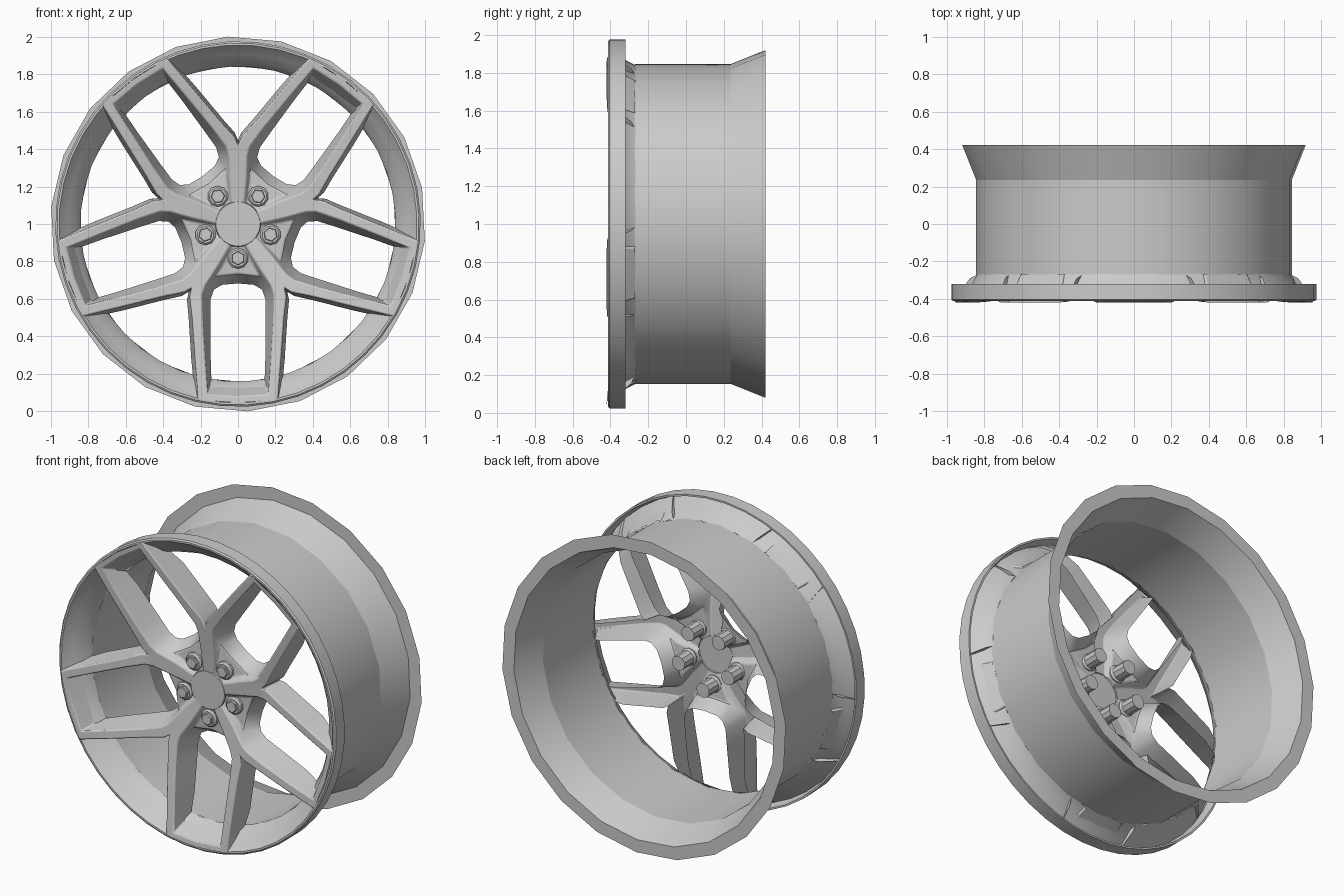
import bpy, bmesh, math
from mathutils import Vector

if "Cube" in bpy.data.objects:
    bpy.data.objects.remove(bpy.data.objects["Cube"])


def finish(name, bm, angle=35, bevel=0):
    """Turn a bmesh into a shaded object."""
    bmesh.ops.remove_doubles(bm, verts=bm.verts, dist=0.0005)
    bmesh.ops.recalc_face_normals(bm, faces=bm.faces)
    me = bpy.data.meshes.new(name)
    bm.to_mesh(me)
    bm.free()
    ob = bpy.data.objects.new(name, me)
    bpy.context.collection.objects.link(ob)
    if bevel:
        m = ob.modifiers.new("soft_edges", 'BEVEL')
        m.width, m.segments, m.limit_method = bevel, 2, 'ANGLE'
        m.angle_limit = math.radians(40)
    bpy.ops.object.select_all(action='DESELECT')
    ob.select_set(True)
    bpy.context.view_layer.objects.active = ob
    bpy.ops.object.shade_smooth_by_angle(angle=math.radians(angle))
    return ob


def lathe(bm, profile, sides, cx=0, cz=1, turn=0):
    """Revolve (radius, y) points around an axis along y."""
    rings = []
    for r, y in profile:
        rings.append([bm.verts.new((cx + r * math.cos(turn + math.tau * i / sides), y,
                                    cz + r * math.sin(turn + math.tau * i / sides)))
                      for i in range(sides)])
    for a, b in zip(rings, rings[1:]):
        for i in range(sides):
            j = (i + 1) % sides
            bm.faces.new((a[i], a[j], b[j], b[i]))
    return rings


# thin barrel, flared at the rear, ending in a flat annular flange
bm = bmesh.new()
lathe(bm, [(.847, -.27), (.847, .235), (.922, .422), (1.003, .422)], 22,
      turn=math.radians(-87))
finish("barrel", bm, 20)

# front rim: dish and outer lip, open at the back
bm = bmesh.new()
lathe(bm, [(.842, -.268), (.866, -.317), (.91, -.357), (.945, -.397), (.957, -.412),
           (.968, -.412), (.977, -.405), (.977, -.32), (.966, -.32), (.95, -.38)], 44,
      turn=math.radians(-87))
finish("front_rim", bm)

# half of one spoke pair: (radial, sideways, y)
P = dict(
    # ridge edge next to the V gap
    B0=(.089, .0647, -.302), B1=(.202, .1468, -.316), B2=(.340, .247, -.338),
    B3=(.385, .258, -.343), B4=(.50, .245, -.362), B5=(.72, .229, -.394),
    B6=(.905, .214, -.417), B7=(.937, .211, -.418),
    # ridge edge next to the window
    C0=(.108, .040, -.302), C1=(.228, .111, -.314), C2=(.325, .175, -.333),
    C3=(.375, .192, -.340), C4=(.50, .190, -.36), C5=(.72, .176, -.392),
    C6=(.912, .163, -.416), C7=(.944, .163, -.420),
    F6=(.922, 0, -.416), F7=(.956, 0, -.420),
    # recessed bolt pad
    E0=(.112, .025, -.286), E1=(.232, .088, -.272), E2=(.275, .115, -.272),
    M0=(.11, 0, -.286), M1=(.20, 0, -.272), M2=(.262, 0, -.267),
    # rear edge of the window wall
    W0=(.318, 0, -.185), W1=(.325, .085, -.185), W2=(.35, .128, -.185), W3=(.40, .146, -.19),
    W4=(.50, .147, -.20), W5=(.72, .146, -.23), W6=(.84, .142, -.27), W7=(.848, 0, -.27),
    # rear edge of the V gap wall
    A2=(.362, .263, -.195), A3=(.405, .273, -.195), A4=(.50, .264, -.205),
    A5=(.72, .25, -.235), A6=(.845, .238, -.29), A7=(.935, .222, -.40))
FACES = [f"B{i} B{i+1} C{i+1} C{i}" for i in range(7)]
FACES += [f"A{i} A{i+1} B{i+1} B{i}" for i in range(2, 7)]
FACES += [f"C{i} C{i+1} W{i+1} W{i}" for i in range(3, 6)]
FACES += ["C0 C1 E1 E0", "C1 C2 E2 E1", "E0 E1 M1 M0", "E1 E2 M2 M1",
          "M2 E2 W1 W0", "E2 C2 W2 W1", "C2 C3 W3 W2",
          "C6 F6 W7 W6", "C6 C7 F7 F6"]

# five mirrored spoke pairs
bm = bmesh.new()
for k in range(5):
    a = math.radians(-90 + 72 * k)
    d = Vector((math.cos(a), 0, math.sin(a)))
    t = Vector((-math.sin(a), 0, math.cos(a)))
    for side in (1, -1):
        vs = {n: bm.verts.new(d * u + t * v * side + Vector((0, y, 1)))
              for n, (u, v, y) in P.items()}
        for f in FACES:
            bm.faces.new([vs[n] for n in f.split()])
finish("spokes", bm, 40, .007)

# flat centre cap
bm = bmesh.new()
rings = lathe(bm, [(.122, -.298), (.118, -.305)], 32)
bm.faces.new(rings[-1])
finish("centre_cap", bm)

# lug bolts in the pads
for k in range(5):
    a = math.radians(-90 + 72 * k)
    c = dict(cx=.183 * math.cos(a), cz=1 + .183 * math.sin(a), turn=a)
    bm = bmesh.new()
    rings = lathe(bm, [(.046, -.17), (.046, -.265), (.056, -.275), (.056, -.292),
                       (.046, -.302), (.036, -.302)], 10, **c)
    bm.faces.new(rings[0])
    bm.faces.new(rings[-1])
    head = lathe(bm, [(.038, -.298), (.038, -.316), (.034, -.319)], 6, **c)
    bm.faces.new(head[-1])
    finish(f"lug_bolt_{k + 1}", bm)
